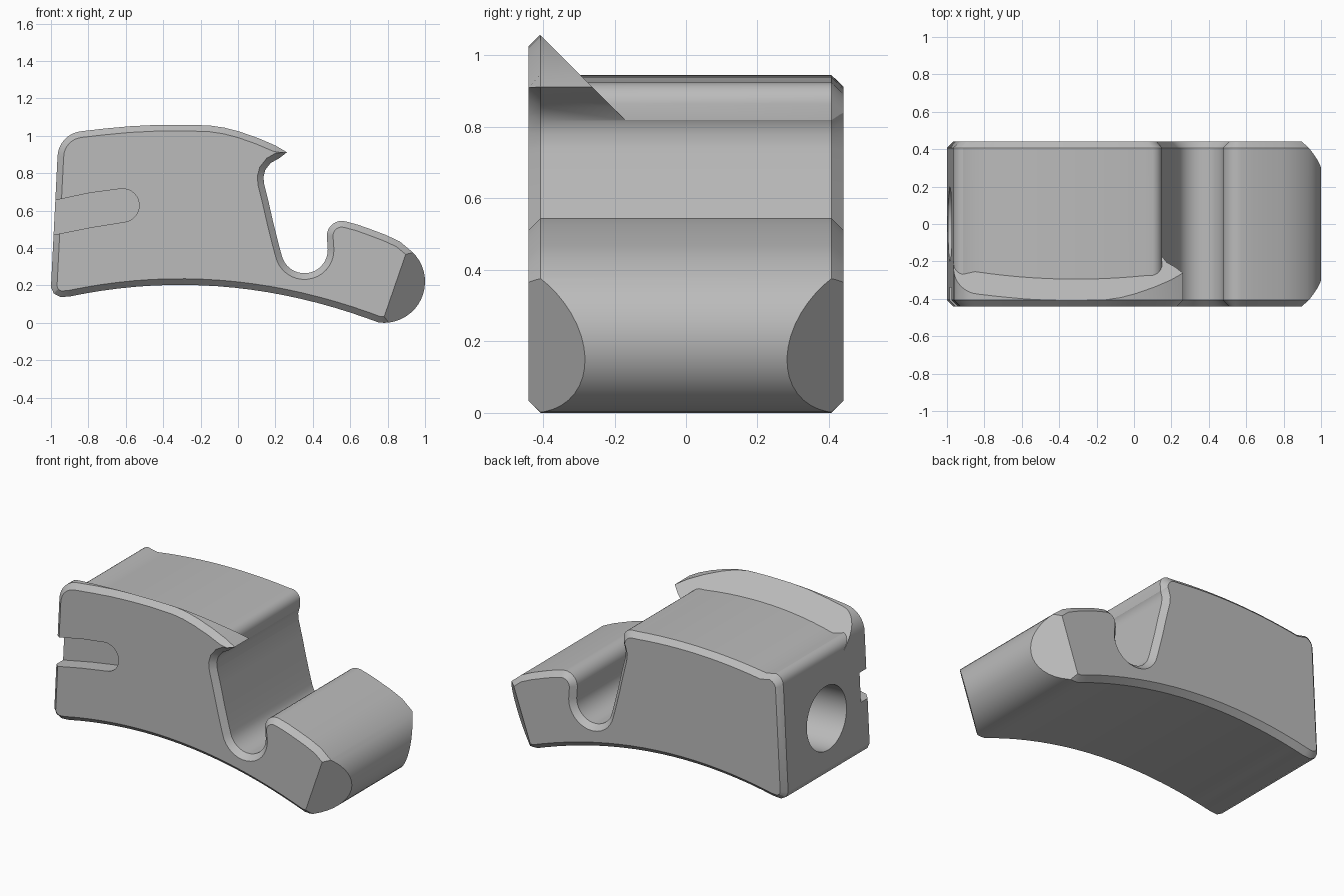
import bpy, bmesh
from math import cos, sin, radians
from mathutils import Vector

cube = bpy.data.objects.get("Cube")
if cube:
    bpy.data.objects.remove(cube)

HALF, CHAMFER = 0.44, 0.033

grey = bpy.data.materials.new("satin_grey")
grey.use_nodes = True
grey.diffuse_color = (0.5, 0.5, 0.5, 1)
grey.node_tree.nodes["Principled BSDF"].inputs["Base Color"].default_value = (0.5, 0.5, 0.5, 1)


def arc(cx, cz, r, start, end, n):
    angles = [radians(start + (end - start) * i / n) for i in range(n + 1)]
    return [(cx + r * cos(a), cz + r * sin(a)) for a in angles]


def bow(peak, radius, x0, x1, n):
    """Shallow crown centred left of the middle."""
    xs = [x0 + (x1 - x0) * i / n for i in range(n + 1)]
    return [(x, peak - (x + 0.31) ** 2 / (2 * radius)) for x in xs]


def inset(profile, d):
    """Move a counter-clockwise outline inwards by d."""
    out = []
    for i, p in enumerate(profile):
        a, b = Vector(profile[i - 1]), Vector(profile[(i + 1) % len(profile)])
        p = Vector(p)
        t = ((p - a).normalized() + (b - p).normalized()).normalized()
        out.append((p.x - t.y * d, p.y + t.x * d))
    return out


def ring(profile, y):
    return [(x, y, z) for x, z in profile]


def loft(name, rings):
    bm = bmesh.new()
    loops = [[bm.verts.new(p) for p in r] for r in rings]
    for a, b in zip(loops, loops[1:]):
        for i in range(len(a)):
            bm.faces.new((a[i - 1], a[i], b[i], b[i - 1]))
    bm.faces.new(loops[0])
    bm.faces.new(loops[-1])
    bmesh.ops.recalc_face_normals(bm, faces=bm.faces)
    mesh = bpy.data.meshes.new(name)
    bm.to_mesh(mesh)
    bm.free()
    obj = bpy.data.objects.new(name, mesh)
    bpy.context.collection.objects.link(obj)
    mesh.materials.append(grey)
    return obj


def cut(target, cutter):
    cutter.hide_render = True
    mod = target.modifiers.new("cut", 'BOOLEAN')
    mod.operation, mod.solver, mod.object = 'DIFFERENCE', 'EXACT', cutter
    bpy.context.view_layer.objects.active = target
    bpy.ops.object.modifier_apply(modifier=mod.name)
    bpy.data.objects.remove(cutter)


# Full side outline, counter-clockwise from the lower left corner
outline = [(-1.0, 0.19), (-0.985, 0.157), (-0.95, 0.138)]
outline += bow(0.203, 2.8, -0.9, 0.69, 18)
outline += arc(0.78, 0.22, 0.22, -97, 47, 18)
outline += [(0.865, 0.435), (0.79, 0.47), (0.705, 0.502), (0.64, 0.525)]
outline += arc(0.555, 0.465, 0.08, 75, 180, 8)
outline += arc(0.355, 0.39, 0.125, 0, -168, 16)
outline += [(0.215, 0.43), (0.19, 0.53), (0.165, 0.64), (0.14, 0.74),
            (0.136, 0.78), (0.146, 0.818), (0.175, 0.855), (0.22, 0.88),
            (0.262, 0.912), (0.2, 0.948), (0.11, 0.987), (0.01, 1.022),
            (-0.07, 1.043), (-0.15, 1.055)]
outline += [(-0.3, 1.06), (-0.44, 1.058), (-0.58, 1.051), (-0.72, 1.038)]
outline += arc(-0.825, 0.885, 0.14, 95, 178, 8)

small = inset(outline, CHAMFER)
body = loft("hooked_block", [ring(small, -HALF), ring(outline, CHAMFER - HALF),
                             ring(outline, HALF - CHAMFER), ring(small, HALF)])

# Lower the block behind the front flange, leaving a sloped flange back
step = [(-1.3, 0.83), (-0.968, 0.83)]
step += arc(-0.905, 0.86, 0.06, 178, 100, 6)
step += bow(0.945, 3.6, -0.85, 0.06, 12)
step += arc(0.09, 0.865, 0.06, 80, 0, 6)
step += [(0.146, 0.805), (0.6, 0.805), (0.6, 1.3), (-1.3, 1.3)]
shrunk = [(-0.41 + (x + 0.41) * 0.92, z - 0.05) for x, z in step]
cut(body, loft("step_cutter", [[(x, 0.65 - z, z) for x, z in step],
                               ring(step, HALF - CHAMFER), ring(shrunk, HALF + 0.02)]))

# Slanted corner cuts at the low end, on both sides
base, along, out = Vector((0.905, 0, 0.39)), Vector((0.327, 0, 0.945)), Vector((0.945, 0, -0.327))
for side in (-1, 1):
    tri = [(-0.1, HALF + 0.1), (0.4, HALF - 0.4), (0.4, HALF + 0.1)]
    rings = [[base + along * t + out * u + Vector((0, side * y, 0)) for u, y in tri]
             for t in (-0.8, 0.4)]
    cut(body, loft("corner_cutter", rings))

# Round-ended slot in the front face, open at the tall end
slot = [(-1.1, 0.445), (-0.98, 0.472), (-0.79, 0.51)]
slot += arc(-0.617, 0.628, 0.089, -80, 97, 14)
slot += [(-0.79, 0.695), (-0.96, 0.659), (-1.1, 0.627)]
cut(body, loft("slot_cutter", [ring(slot, -0.6), ring(slot, -0.34)]))

# Round blind hole in the tall end, square to that face
hole = arc(0, 0, 0.198, 0, 360, 48)[:-1]
cut(body, loft("hole_cutter", [[(x + 0.05 * v, u, 0.5 + v - 0.05 * (x + 1)) for u, v in hole]
                               for x in (-1.2, -0.53)]))

# Smooth shading with crisp edges
bpy.ops.object.select_all(action='DESELECT')
body.select_set(True)
bpy.context.view_layer.objects.active = body
bpy.ops.object.shade_smooth_by_angle(angle=radians(25))
